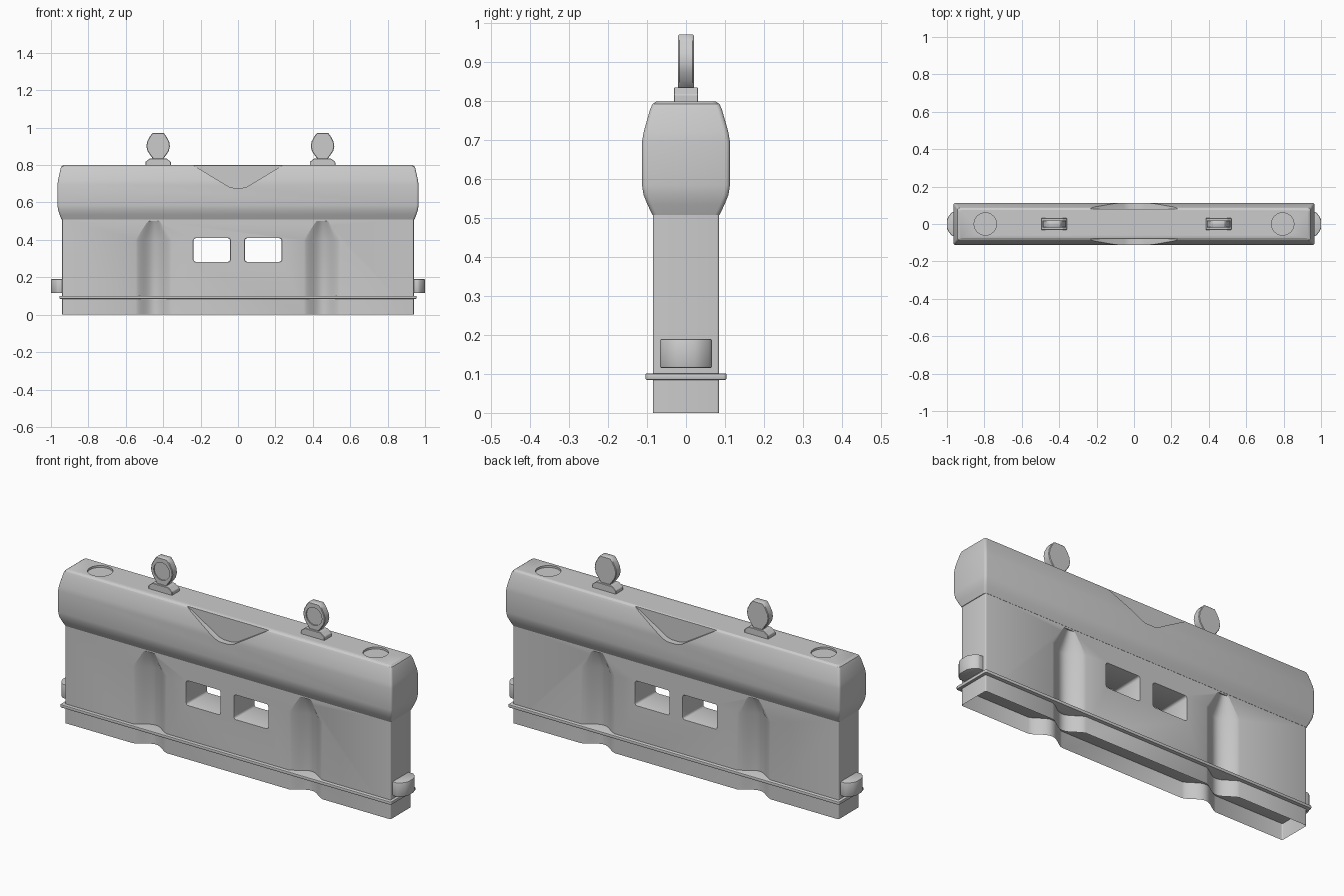
import bpy, bmesh, math
from mathutils import Vector

old = bpy.data.objects.get("Cube")
if old:
    bpy.data.objects.remove(old, do_unlink=True)

grey = bpy.data.materials.new("light grey plastic")
grey.use_nodes = True
grey.diffuse_color = (0.6, 0.6, 0.6, 1)
grey.node_tree.nodes["Principled BSDF"].inputs["Base Color"].default_value = (0.6, 0.6, 0.6, 1)


def loft(name, rings):
    """Closed solid through rings that all have the same number of points."""
    bm = bmesh.new()
    loops = [[bm.verts.new(p) for p in ring] for ring in rings]
    n = len(loops[0])
    for a, b in zip(loops, loops[1:]):
        for i in range(n):
            j = (i + 1) % n
            bm.faces.new((a[i], a[j], b[j], b[i]))
    bm.faces.new(loops[0][::-1])
    bm.faces.new(loops[-1])
    bmesh.ops.recalc_face_normals(bm, faces=bm.faces)
    mesh = bpy.data.meshes.new(name)
    bm.to_mesh(mesh)
    bm.free()
    obj = bpy.data.objects.new(name, mesh)
    bpy.context.collection.objects.link(obj)
    mesh.materials.append(grey)
    return obj


def rounded(hx, hy, r, cx=0, cy=0, steps=4):
    """Outline of a rectangle with rounded corners."""
    pts = []
    for k, (sx, sy) in enumerate(((1, 1), (-1, 1), (-1, -1), (1, -1))):
        for s in range(steps + 1):
            a = math.pi / 2 * (k + s / steps)
            pts.append((cx + sx * (hx - r) + r * math.cos(a),
                        cy + sy * (hy - r) + r * math.sin(a)))
    return pts


def flat(outline, z):
    return [(x, y, z) for x, y in outline]


def upright(outline, y):
    return [(x, y, z) for x, z in outline]


def activate(obj):
    bpy.ops.object.select_all(action='DESELECT')
    obj.select_set(True)
    bpy.context.view_layer.objects.active = obj


def cut(obj, cutters):
    activate(obj)
    for c in cutters:
        mod = obj.modifiers.new("cut", 'BOOLEAN')
        mod.operation = 'DIFFERENCE'
        mod.solver = 'EXACT'
        mod.object = c
        bpy.ops.object.modifier_apply(modifier=mod.name)
    for c in cutters:
        bpy.data.objects.remove(c, do_unlink=True)


def bevel(obj, width, segments=2):
    activate(obj)
    mod = obj.modifiers.new("soft edges", 'BEVEL')
    mod.width = width
    mod.segments = segments
    mod.limit_method = 'ANGLE'
    bpy.ops.object.modifier_apply(modifier=mod.name)


def smooth(obj, degrees=30):
    activate(obj)
    bpy.ops.object.shade_smooth_by_angle(angle=math.radians(degrees))


# Lower wall
WALL_Y = 0.085
wall = loft("wall", [flat(rounded(0.94, WALL_Y, 0.006), z) for z in (0, 0.512)])


def scallop(cx, side):
    """Cutter for an upright forklift recess that fades out at the top."""
    rings = []
    for z, w, d in ((-0.1, 0.112, 0.05), (0.40, 0.112, 0.05), (0.50, 0.045, 0.006)):
        ring = [(cx - w, side * 0.2, z)]
        for i in range(17):
            t = i / 8 - 1
            depth = (d + 0.002) * (1 + math.cos(math.pi * t)) / 2
            ring.append((cx + t * w, side * (WALL_Y + 0.002 - depth), z))
        rings.append(ring + [(cx + w, side * 0.2, z)])
    return loft("recess_cutter", rings)


cutters = [scallop(x, s) for x in (-0.45, 0.45) for s in (-1, 1)]

# Two through windows, slightly flared towards both faces
for x in (-0.14, 0.135):
    rings = [upright(rounded(0.098 + e, 0.063 + e, 0.012, x, 0.346), y)
             for y, e in ((-0.1, 0.006), (-0.08, 0), (0.08, 0), (0.1, 0.006))]
    cutters.append(loft("window_cutter", rings))
cut(wall, cutters)

# The underside is open
bm = bmesh.new()
bm.from_mesh(wall.data)
under = [f for f in bm.faces if f.normal.z < -0.9 and f.calc_center_median().z < 0.001]
bmesh.ops.delete(bm, geom=under, context='FACES')
bm.to_mesh(wall.data)
bm.free()
smooth(wall, 25)

# Thin flange running round the foot
flange = loft("flange", [flat(rounded(0.955, 0.104, 0.008), z) for z in (0.085, 0.101)])
bevel(flange, 0.003)
smooth(flange)

# Bulging head
sections = ((0.943, 0.086, 0.508), (0.954, 0.099, 0.535), (0.962, 0.109, 0.56),
            (0.965, 0.113, 0.585), (0.965, 0.113, 0.695), (0.962, 0.109, 0.72),
            (0.949, 0.092, 0.78), (0.944, 0.086, 0.793), (0.934, 0.076, 0.80))
head = loft("head", [flat(rounded(hx, hy, 0.012), z) for hx, hy, z in sections])

# Side notches and shallow filler caps
cutters = []
notch = [(-0.25, 0.806), (-0.05, 0.685), (-0.025, 0.678), (0.025, 0.678), (0.05, 0.685), (0.25, 0.806)]
for s in (-1, 1):
    cutters.append(loft("notch_cutter", [upright(notch, s * y) for y in (0.081, 0.2)]))
for x in (-0.795, 0.795):
    disc = rounded(0.06, 0.06, 0.06, x, 0, 8)[:]
    disc = [p for i, p in enumerate(disc) if i % 9 != 8]
    cutters.append(loft("cap_cutter", [flat(disc, z) for z in (0.79, 0.85)]))
cut(head, cutters)
smooth(head, 28)

# Connecting lugs on both ends
for side, label in ((-1, "right"), (1, "left")):
    half = [(0.92, 0.067), (0.965, 0.067), (0.978, 0.058), (0.992, 0.04), (1.0, 0.022)]
    plan = [(side * x, y) for x, y in half] + [(side * x, -y) for x, y in half[::-1]]
    lug = loft(label + "_lug", [flat(plan, z) for z in (0.115, 0.19)])
    bevel(lug, 0.005)
    smooth(lug, 35)

# Warning lamps on stepped feet
for cx, label in ((-0.427, "right"), (0.452, "left")):
    foot_side = [(-0.068, 0.797), (0.068, 0.797), (0.068, 0.817), (0.045, 0.835),
                 (-0.045, 0.835), (-0.068, 0.817)]
    foot = loft(label + "_lamp_foot", [upright([(cx + x, z) for x, z in foot_side], y)
                                       for y in (-0.031, 0.031)])
    bevel(foot, 0.002, 1)

    half = [(0.03, 0.972), (0.045, 0.952), (0.059, 0.925), (0.063, 0.9), (0.057, 0.875),
            (0.042, 0.853), (0.025, 0.83)]
    outline = [(cx + x, z) for x, z in half] + [(cx - x, z) for x, z in half[::-1]]
    lamp = loft(label + "_lamp", [upright(outline, y) for y in (-0.02, 0.02)])
    bevel(lamp, 0.003, 1)
    lens = [(cx + 0.046 * math.cos(a * math.pi / 12), 0.903 + 0.046 * math.sin(a * math.pi / 12))
            for a in range(24)]
    cut(lamp, [loft("lens_cutter", [upright(lens, y) for y in (-0.05, -0.014)])])
    smooth(lamp, 35)
